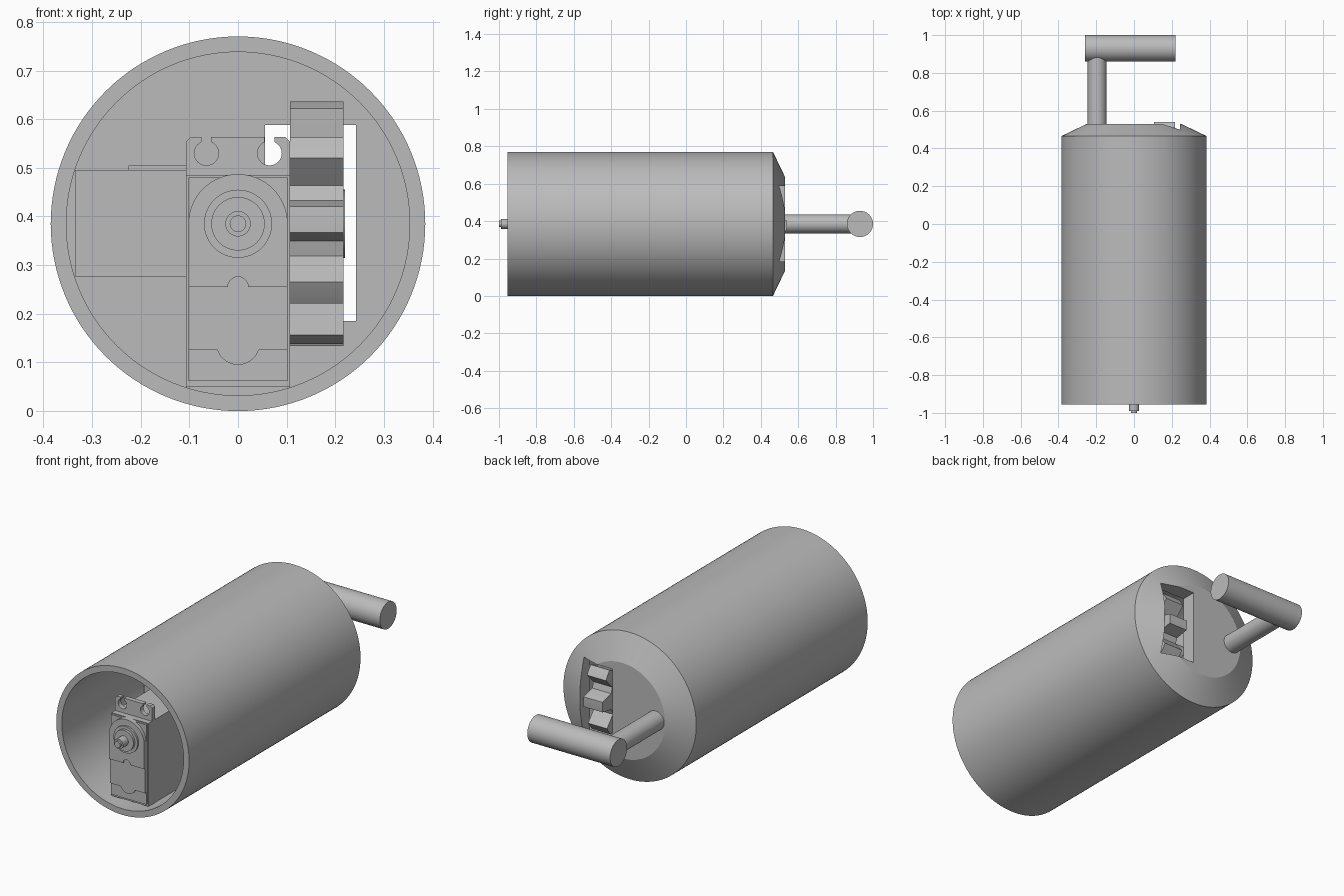
import bpy, bmesh, math
from math import sin, cos, pi, radians
from mathutils import Matrix

cube = bpy.data.objects.get("Cube")
if cube:
    bpy.data.objects.remove(cube, do_unlink=True)

grey = bpy.data.materials.new("plain grey")
grey.use_nodes = True
COLOUR = (0.5, 0.5, 0.5, 1)
grey.diffuse_color = COLOUR
grey.node_tree.nodes["Principled BSDF"].inputs["Base Color"].default_value = COLOUR

CZ = 0.385  # height of the main axis


def finish(bm, name, smooth=True):
    bmesh.ops.remove_doubles(bm, verts=bm.verts, dist=1e-5)
    bmesh.ops.recalc_face_normals(bm, faces=bm.faces)
    me = bpy.data.meshes.new(name)
    bm.to_mesh(me)
    bm.free()
    me.materials.append(grey)
    ob = bpy.data.objects.new(name, me)
    bpy.context.collection.objects.link(ob)
    if smooth:
        shade(ob)
    return ob


def shade(ob):
    bpy.ops.object.select_all(action="DESELECT")
    ob.select_set(True)
    bpy.context.view_layer.objects.active = ob
    bpy.ops.object.shade_smooth_by_angle(angle=radians(20))


def lathe(name, profile, x=0, z=CZ, steps=96):
    """Revolve (radius, y) points about an axis along y."""
    bm = bmesh.new()
    vs = [bm.verts.new((r, y, 0)) for r, y in profile]
    es = [bm.edges.new(p) for p in zip(vs, vs[1:])]
    bmesh.ops.spin(bm, geom=vs + es, cent=(0, 0, 0), axis=(0, 1, 0),
                   angle=2 * pi, steps=steps)
    bmesh.ops.translate(bm, verts=bm.verts, vec=(x, 0, z))
    return finish(bm, name)


def rod(name, r, a, b, centre, axis="Y", steps=64):
    bm = bmesh.new()
    bmesh.ops.create_cone(bm, cap_ends=True, segments=steps, radius1=r, radius2=r, depth=b - a)
    turn = Matrix.Rotation(pi / 2, 4, "X" if axis == "Y" else "Y")
    mid = (a + b) / 2
    spot = (centre[0], mid, centre[1]) if axis == "Y" else (mid, centre[0], centre[1])
    bmesh.ops.transform(bm, matrix=Matrix.Translation(spot) @ turn, verts=bm.verts)
    return finish(bm, name)


def prism(name, outline, a, b, axis="Y"):
    """Extrude an outline along y (points are x, z) or along x (points are y, z)."""
    bm = bmesh.new()
    place = (lambda u, v: (u, a, v)) if axis == "Y" else (lambda u, v: (a, u, v))
    face = bm.faces.new([bm.verts.new(place(u, v)) for u, v in outline])
    out = bmesh.ops.extrude_face_region(bm, geom=[face])
    vec = (0, b - a, 0) if axis == "Y" else (b - a, 0, 0)
    bmesh.ops.translate(bm, vec=vec,
                        verts=[g for g in out["geom"] if isinstance(g, bmesh.types.BMVert)])
    return finish(bm, name)


def box(name, x0, x1, y0, y1, z0, z1):
    return prism(name, [(x0, z0), (x1, z0), (x1, z1), (x0, z1)], y0, y1)


def arc(cx, cz, r, start, end, n=16):
    return [(cx + r * cos(radians(start + (end - start) * i / n)),
             cz + r * sin(radians(start + (end - start) * i / n))) for i in range(n + 1)]


# Tubular housing with a bevelled closed back and a window for the wheel
housing = lathe("housing", [(0, 0.45), (0.353, 0.45), (0.353, -0.955), (0.385, -0.955),
                            (0.385, 0.465), (0.25, 0.53), (0, 0.53)], steps=128)
cutter = box("window_cutter", 0.055, 0.243, 0.3, 0.7, 0.185, 0.588)
cutter.hide_render = True
cut = housing.modifiers.new("window", "BOOLEAN")
cut.operation = "DIFFERENCE"
cut.solver = "EXACT"
cut.object = cutter
bpy.context.view_layer.objects.active = housing
bpy.ops.object.modifier_apply(modifier=cut.name)
bpy.data.objects.remove(cutter, do_unlink=True)
shade(housing)

# Crank at the back
rod("crank_shaft", 0.05, 0.45, 0.93, (-0.195, CZ))
rod("crank_handle", 0.07, -0.26, 0.22, (0.93, CZ), "X")

# Toothed wheel showing through the window
teeth = []
for i in range(10):
    mid = 36 * i + 2
    for offset, r in ((-13, 0.185), (-10, 0.21), (-6, 0.255), (0, 0.255),
                      (6, 0.255), (10, 0.21), (13, 0.185)):
        t = radians(mid + offset)
        teeth.append((0.285 - r * cos(t), CZ + r * sin(t)))
prism("toothed_wheel", teeth, 0.107, 0.217, "X")
rod("wheel_axle", 0.04, -0.055, 0.107, (0.285, CZ), "X")

# Generator block beside the wheel
box("generator_block", -0.335, -0.055, -0.3, 0.455, 0.277, 0.495)
box("generator_lid", -0.225, -0.055, 0.0, 0.455, 0.495, 0.505)

# Servo body with stepped front caps
box("servo_body", -0.107, 0.107, -0.895, -0.45, 0.05, 0.485)
box("servo_lower_cap", -0.102, 0.102, -0.905, -0.89, 0.062, 0.48)
prism("servo_lower_boss", arc(0, 0.14, 0.045, 180, 360), -0.912, -0.89)
box("servo_middle_cap", -0.102, 0.102, -0.915, -0.89, 0.125, 0.38)
dome = arc(0, CZ, 0.102, 0, 180, 32)
notch = arc(0, 0.255, 0.021, 180, 0)
prism("servo_gear_cap", dome + [(-0.102, 0.255)] + notch + [(0.102, 0.255)], -0.923, -0.89)

# Mounting ear with two keyhole slots, and its bracket below
right_half = [(0.107, 0.47), (0.107, 0.553), (0.097, 0.563), (0.075, 0.563)]
right_half += arc(0.065, 0.53, 0.025, 66, -246, 28) + [(0.055, 0.563)]
left_half = [(-x, z) for x, z in reversed(right_half)]
prism("servo_top_ear", right_half + left_half, -0.865, -0.84)
box("servo_bottom_ear", -0.107, 0.107, -0.865, -0.84, 0.03, 0.06)

# Output shaft rising in rings
for name, r, front in (("outer_ring", 0.07, -0.932), ("inner_ring", 0.055, -0.945),
                       ("output_shaft", 0.026, -0.99), ("shaft_tip", 0.017, -1.0)):
    rod(name, r, front, -0.9, (0, CZ), steps=48)
